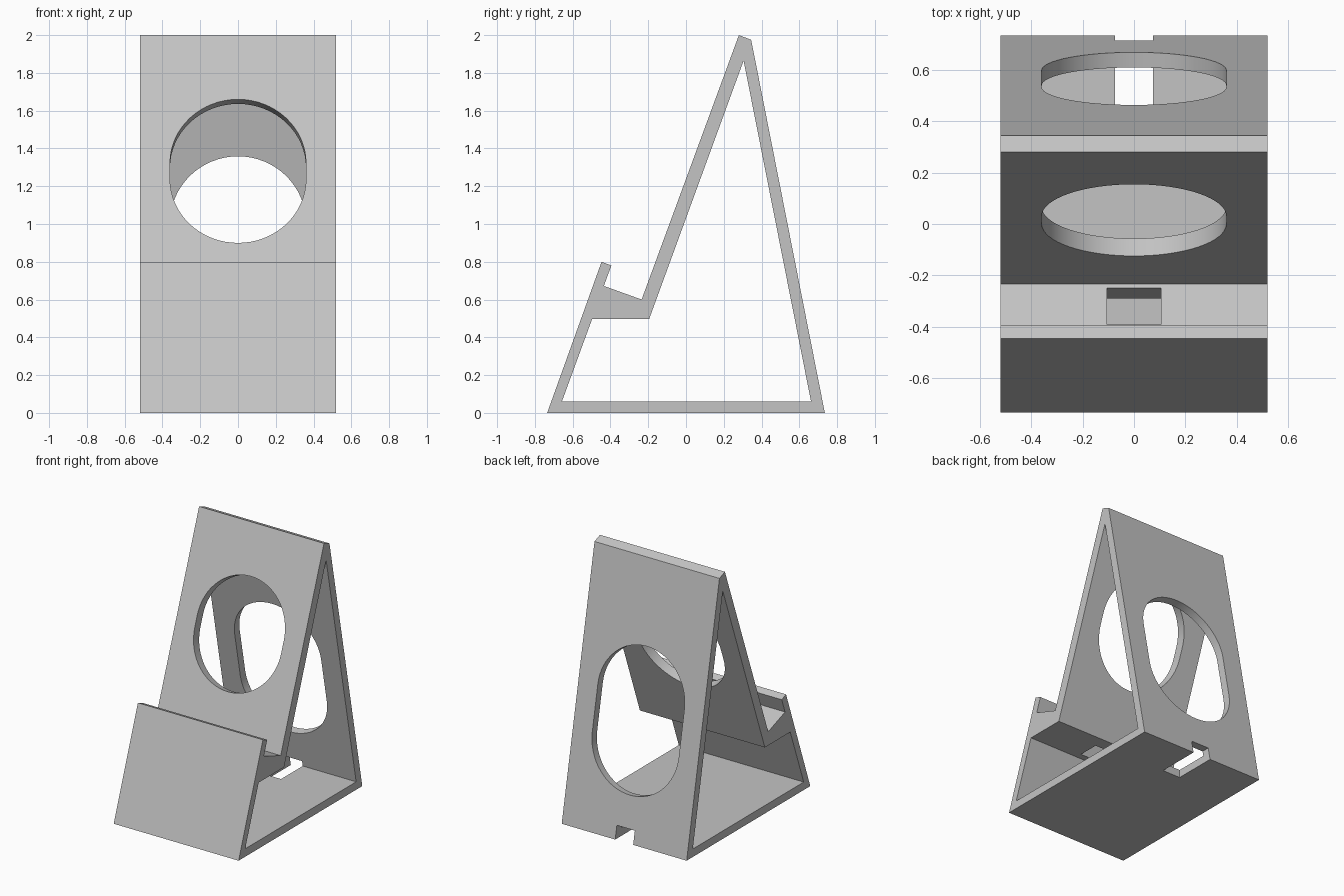
import bpy
import bmesh
from math import cos, sin, pi
from mathutils import Matrix, Vector

cube = bpy.data.objects.get("Cube")
if cube:
    bpy.data.objects.remove(cube, do_unlink=True)

grey = bpy.data.materials.new("light grey")
grey.use_nodes = True
colour = (0.55, 0.55, 0.55, 1)
grey.diffuse_color = colour
grey.node_tree.nodes["Principled BSDF"].inputs["Base Color"].default_value = colour

X, Y, Z = Vector((1, 0, 0)), Vector((0, 1, 0)), Vector((0, 0, 1))


def prism(name, outline, depth, across, up, origin=(0, 0, 0)):
    """Extrude a 2D outline, centred on the plane spanned by across and up."""
    normal = across.cross(up)
    axes = Matrix((across, up, normal)).transposed().to_4x4()
    axes.translation = origin
    bm = bmesh.new()
    face = bm.faces.new([bm.verts.new((a, b, -depth / 2)) for a, b in outline])
    side = bmesh.ops.extrude_face_region(bm, geom=[face])["geom"]
    bmesh.ops.translate(bm, vec=(0, 0, depth),
                        verts=[v for v in side if isinstance(v, bmesh.types.BMVert)])
    bmesh.ops.recalc_face_normals(bm, faces=bm.faces)
    bm.transform(axes)
    mesh = bpy.data.meshes.new(name)
    bm.to_mesh(mesh)
    bm.free()
    mesh.materials.append(grey)
    obj = bpy.data.objects.new(name, mesh)
    bpy.context.collection.objects.link(obj)
    return obj


def rounded_slot(radius, length, steps=32):
    """Upright slot outline with semicircular ends."""
    half = length / 2 - radius
    pts = []
    for shift, start in ((half, 0), (-half, pi)):
        for i in range(steps + 1):
            t = start + pi * i / steps
            pts.append((radius * cos(t), shift + radius * sin(t)))
    return pts


# Stand body: side profile with front lip, shelf, leaning rest and back leg
WIDTH = 1.04
profile = [(-0.735, 0), (0.735, 0), (0.345, 1.975), (0.28, 2), (-0.235, 0.6),
           (-0.435, 0.672), (-0.395, 0.78), (-0.447, 0.8)]
stand = prism("phone_stand", profile, WIDTH, Y, Z)

# Hollow core running the full width
core = [(-0.657, 0.06), (0.662, 0.06), (0.305, 1.865), (-0.195, 0.497), (-0.497, 0.497)]
cutters = [prism("core_cutter", core, WIDTH + 0.2, Y, Z)]

# Rounded openings through the leaning rest and the back leg
rest_dir = Vector((0, 0.515, 1.4)).normalized()
leg_dir = Vector((0, -0.39, 1.975)).normalized()
cutters.append(prism("rest_opening_cutter", rounded_slot(0.36, 0.81), 0.2,
                     X, rest_dir, (0, 0.015, 1.28)))
cutters.append(prism("leg_opening_cutter", rounded_slot(0.36, 1.06), 0.2,
                     X, leg_dir, (0, 0.567, 0.85)))

# Cable slot through the shelf, parallel to the rest
shelf_slot = [(-0.462, 0.46), (-0.304, 0.46), (-0.234, 0.65), (-0.38, 0.69)]
cutters.append(prism("shelf_slot_cutter", shelf_slot, 0.21, Y, Z))

# Cable notch through the base and the foot of the back leg
notch = [(0.405, -0.1), (0.9, -0.1), (0.9, 0.1), (0.405, 0.1)]
cutters.append(prism("cable_notch_cutter", notch, 0.15, Y, Z))

bpy.ops.object.select_all(action="DESELECT")
bpy.context.view_layer.objects.active = stand
stand.select_set(True)
for cutter in cutters:
    cutter.hide_render = True
    mod = stand.modifiers.new(cutter.name, "BOOLEAN")
    mod.operation = "DIFFERENCE"
    mod.solver = "EXACT"
    mod.object = cutter
    bpy.ops.object.modifier_apply(modifier=mod.name)
    bpy.data.objects.remove(cutter, do_unlink=True)

bpy.ops.object.shade_smooth_by_angle(angle=pi / 6)
